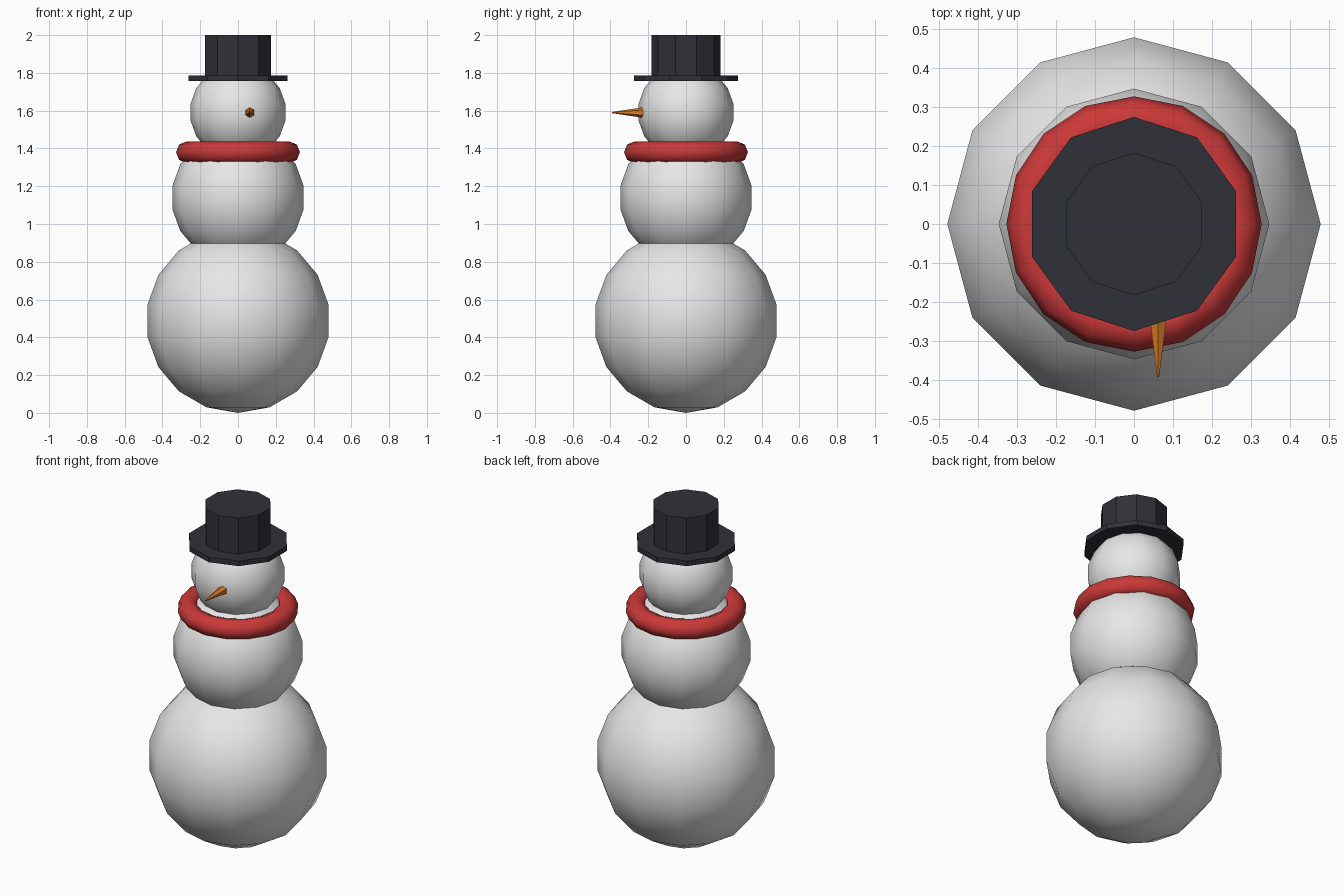
import bpy
from math import radians

cube = bpy.data.objects.get("Cube")
if cube:
    bpy.data.objects.remove(cube, do_unlink=True)


def material(name, rgb):
    mat = bpy.data.materials.new(name)
    mat.use_nodes = True
    mat.diffuse_color = (*rgb, 1)
    mat.node_tree.nodes["Principled BSDF"].inputs["Base Color"].default_value = (*rgb, 1)
    return mat


snow = material("snow white", (0.8, 0.8, 0.8))
red = material("scarf red", (0.6, 0.04, 0.04))
black = material("hat black", (0.03, 0.03, 0.04))
orange = material("carrot orange", (0.68, 0.2, 0.02))


def finish(name, mat, smooth=False):
    obj = bpy.context.object
    obj.name = obj.data.name = name
    obj.data.materials.append(mat)
    if smooth:
        bpy.ops.object.shade_smooth()
    return obj


# Three stacked snowballs
for name, radius, z in (("lower_body", 0.487, 0.487),
                        ("upper_body", 0.353, 1.14),
                        ("head", 0.255, 1.592)):
    bpy.ops.mesh.primitive_uv_sphere_add(segments=12, ring_count=9,
                                         radius=radius, location=(0, 0, z))
    finish(name, snow, smooth=True)

# Ring scarf around the neck
bpy.ops.mesh.primitive_torus_add(major_segments=16, minor_segments=8,
                                 major_radius=0.27, minor_radius=0.058,
                                 location=(0, 0, 1.38))
finish("scarf", red, smooth=True)

# Ten-sided top hat
for name, radius, bottom, top in (("hat_brim", 0.275, 1.757, 1.787),
                                  ("hat_crown", 0.183, 1.78, 2.0)):
    bpy.ops.mesh.primitive_cylinder_add(vertices=10, radius=radius, depth=top - bottom,
                                        location=(0, 0, (bottom + top) / 2))
    finish(name, black)

# Carrot nose, set to one side and pointing forward
base, tip = -0.21, -0.393
bpy.ops.mesh.primitive_cone_add(vertices=6, radius1=0.03, radius2=0.003, depth=base - tip,
                                location=(0.062, (base + tip) / 2, 1.59),
                                rotation=(radians(90), 0, 0))
finish("carrot_nose", orange)
